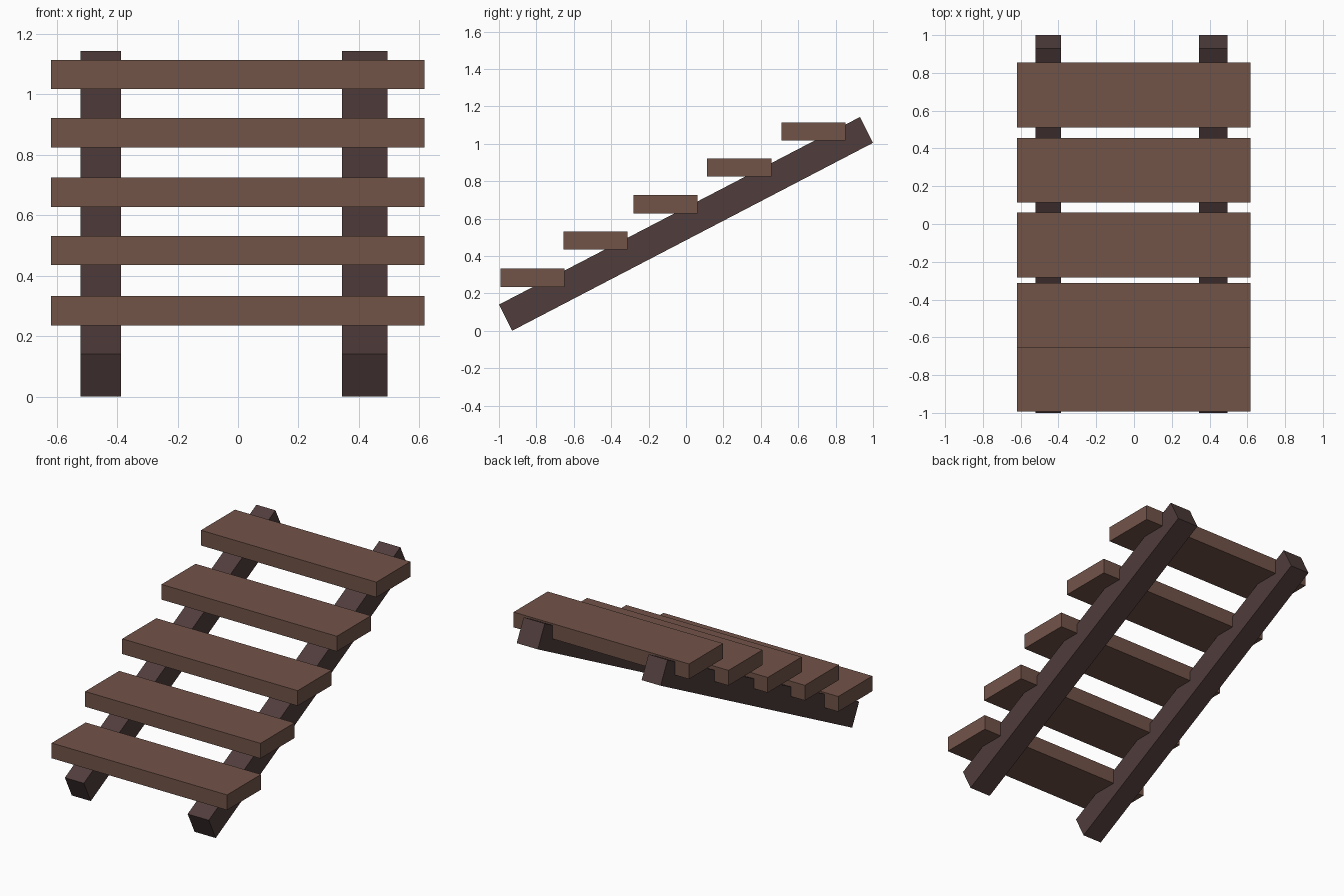
import bpy

default = bpy.data.objects.get("Cube")
if default:
    bpy.data.objects.remove(default, do_unlink=True)


def material(name, rgb):
    mat = bpy.data.materials.new(name)
    mat.use_nodes = True
    color = (*rgb, 1)
    mat.diffuse_color = color
    mat.node_tree.nodes["Principled BSDF"].inputs["Base Color"].default_value = color
    return mat


def extrude_profile(name, profile, x0, x1, mat):
    """Extrude a closed (y, z) outline along x."""
    n = len(profile)
    verts = [(x, y, z) for x in (x0, x1) for y, z in profile]
    faces = [tuple(reversed(range(n))), tuple(range(n, 2 * n))]
    faces += [(i, (i + 1) % n, (i + 1) % n + n, i + n) for i in range(n)]
    mesh = bpy.data.meshes.new(name)
    mesh.from_pydata(verts, [], faces)
    mesh.materials.append(mat)
    obj = bpy.data.objects.new(name, mesh)
    bpy.context.collection.objects.link(obj)
    return obj


tread_brown = material("tread brown", (0.168, 0.087, 0.066))
beam_brown = material("dark beam brown", (0.08, 0.047, 0.045))

# Two sloping beams, slightly different in width
beam = [(-0.93, 0), (1, 1.005), (0.93, 1.143), (-1, 0.14)]
extrude_profile("right_beam", beam, -0.521, -0.387, beam_brown)
extrude_profile("left_beam", beam, 0.345, 0.494, beam_brown)

# Five flat treads resting in the beams
depth, thick = 0.343, 0.097
starts = [(-0.993, 0.235), (-0.656, 0.435), (-0.282, 0.628),
          (0.113, 0.824), (0.511, 1.017)]
for i, (y, z) in enumerate(starts, 1):
    outline = [(y, z), (y + depth, z), (y + depth, z + thick), (y, z + thick)]
    extrude_profile(f"tread_{i}", outline, -0.619, 0.618, tread_brown)
